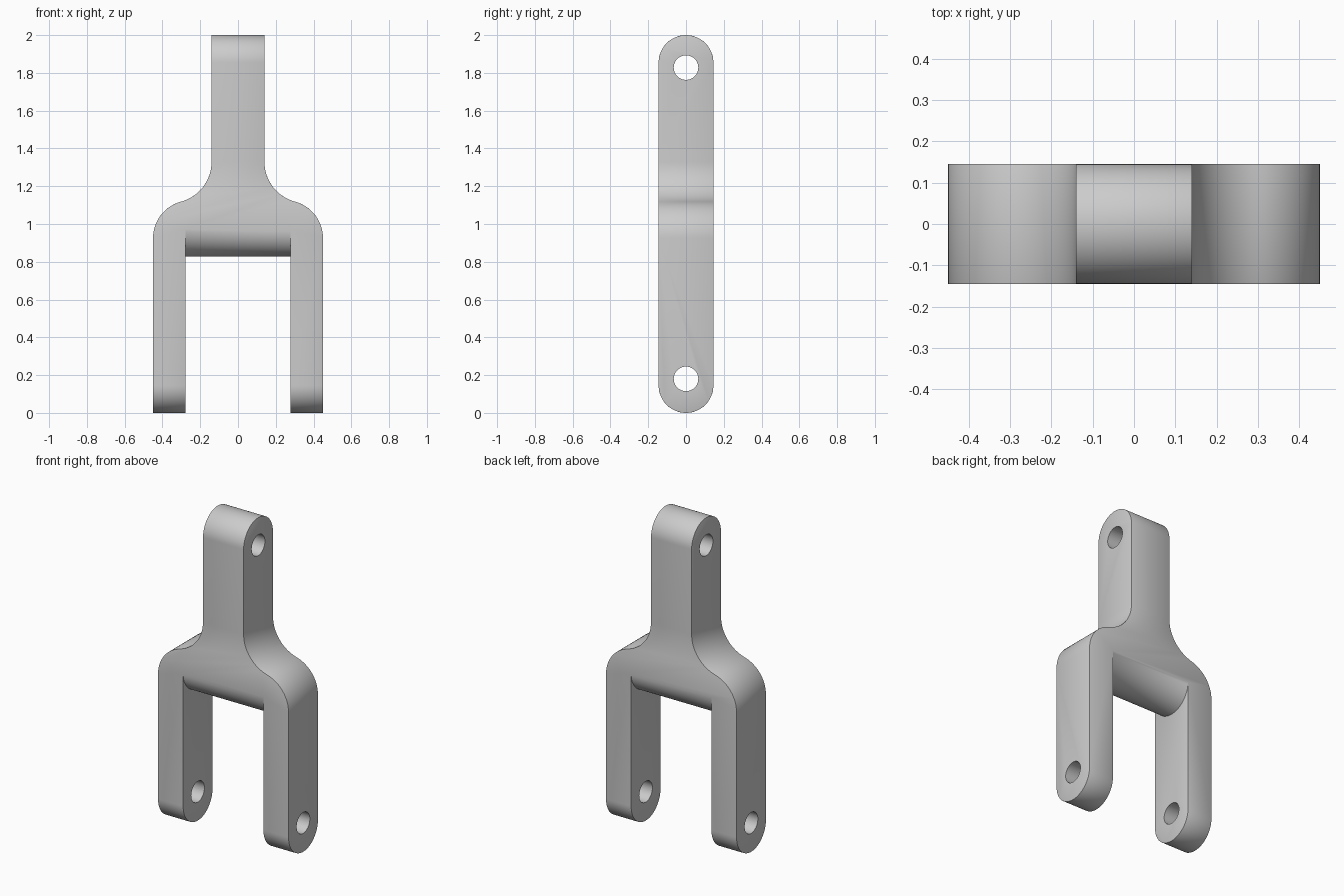
import bpy
import bmesh
from math import cos, sin, pi, radians
from mathutils import Vector

cube = bpy.data.objects.get("Cube")
if cube:
    bpy.data.objects.remove(cube, do_unlink=True)

HALF_DEPTH = 0.145          # half thickness, also the radius of every rounded end
SLOT = 0.277                # half width of the gap between the legs


def arc(cx, cz, r, start, end, n=16):
    angles = [radians(start + (end - start) * i / n) for i in range(n + 1)]
    return [(cx + r * cos(a), cz + r * sin(a)) for a in angles]


def prism(name, outline, axis, half):
    """Extrude a (horizontal, z) outline along the x or y axis."""
    bm = bmesh.new()
    place = (lambda h, z: (-half, h, z)) if axis == "X" else (lambda h, z: (h, -half, z))
    face = bm.faces.new([bm.verts.new(place(h, z)) for h, z in outline])
    out = bmesh.ops.extrude_face_region(bm, geom=[face])
    step = Vector((2 * half, 0, 0)) if axis == "X" else Vector((0, 2 * half, 0))
    moved = [v for v in out["geom"] if isinstance(v, bmesh.types.BMVert)]
    bmesh.ops.translate(bm, verts=moved, vec=step)
    bmesh.ops.recalc_face_normals(bm, faces=bm.faces)
    mesh = bpy.data.meshes.new(name)
    bm.to_mesh(mesh)
    bm.free()
    obj = bpy.data.objects.new(name, mesh)
    bpy.context.collection.objects.link(obj)
    return obj


def apply(obj, modifier):
    bpy.ops.object.select_all(action="DESELECT")
    bpy.context.view_layer.objects.active = obj
    obj.select_set(True)
    bpy.ops.object.modifier_apply(modifier=modifier.name)


def boolean(obj, cutter, operation):
    mod = obj.modifiers.new("cut", "BOOLEAN")
    mod.operation = operation
    mod.solver = "EXACT"
    mod.object = cutter
    apply(obj, mod)
    bpy.data.objects.remove(cutter, do_unlink=True)


# Front silhouette: narrow stem flowing through S-shaped shoulders to wide legs
right_side = [(0.14, 2.1)]
right_side += arc(0.358, 1.329, 0.218, 180, 255)
right_side += arc(0.25, 0.925, 0.2, 75, 0)[1:]
right_side += [(0.45, -0.1)]
left_side = [(-x, z) for x, z in reversed(right_side)]
fork = prism("fork_bracket", right_side + left_side, "Y", 0.2)

# Round the top and bottom ends as seen from the side
ends = arc(0, 2 - HALF_DEPTH, HALF_DEPTH, 0, 180, 32)
ends += arc(0, HALF_DEPTH, HALF_DEPTH, 180, 360, 32)
boolean(fork, prism("side_outline", ends, "X", 0.6), "INTERSECT")

# Gap between the legs, leaving a rounded underside on the crossbar
gap = [(0.3, -0.1), (0.3, 0.972)]
gap += arc(0, 0.972, HALF_DEPTH, 0, -180, 32)
gap += [(-0.3, 0.972), (-0.3, -0.1)]
boolean(fork, prism("leg_gap", gap, "X", SLOT), "DIFFERENCE")

# Softened outer edges
bevel = fork.modifiers.new("soft_edges", "BEVEL")
bevel.width = 0.006
bevel.segments = 2
bevel.limit_method = "ANGLE"
bevel.angle_limit = radians(50)
apply(fork, bevel)

# Pin holes through the stem and both legs
for height in (0.18, 1.828):
    hole = arc(0, height, 0.065, 0, 360, 40)[:-1]
    boolean(fork, prism("pin_hole", hole, "X", 0.6), "DIFFERENCE")

# Plain grey finish
grey = bpy.data.materials.new("matte_grey")
grey.use_nodes = True
colour = (0.6, 0.6, 0.6, 1)
grey.diffuse_color = colour
grey.node_tree.nodes["Principled BSDF"].inputs["Base Color"].default_value = colour
fork.data.materials.clear()
fork.data.materials.append(grey)
for poly in fork.data.polygons:
    poly.material_index = 0
bpy.ops.object.select_all(action="DESELECT")
fork.select_set(True)
bpy.context.view_layer.objects.active = fork
bpy.ops.object.shade_smooth_by_angle(angle=radians(30))
